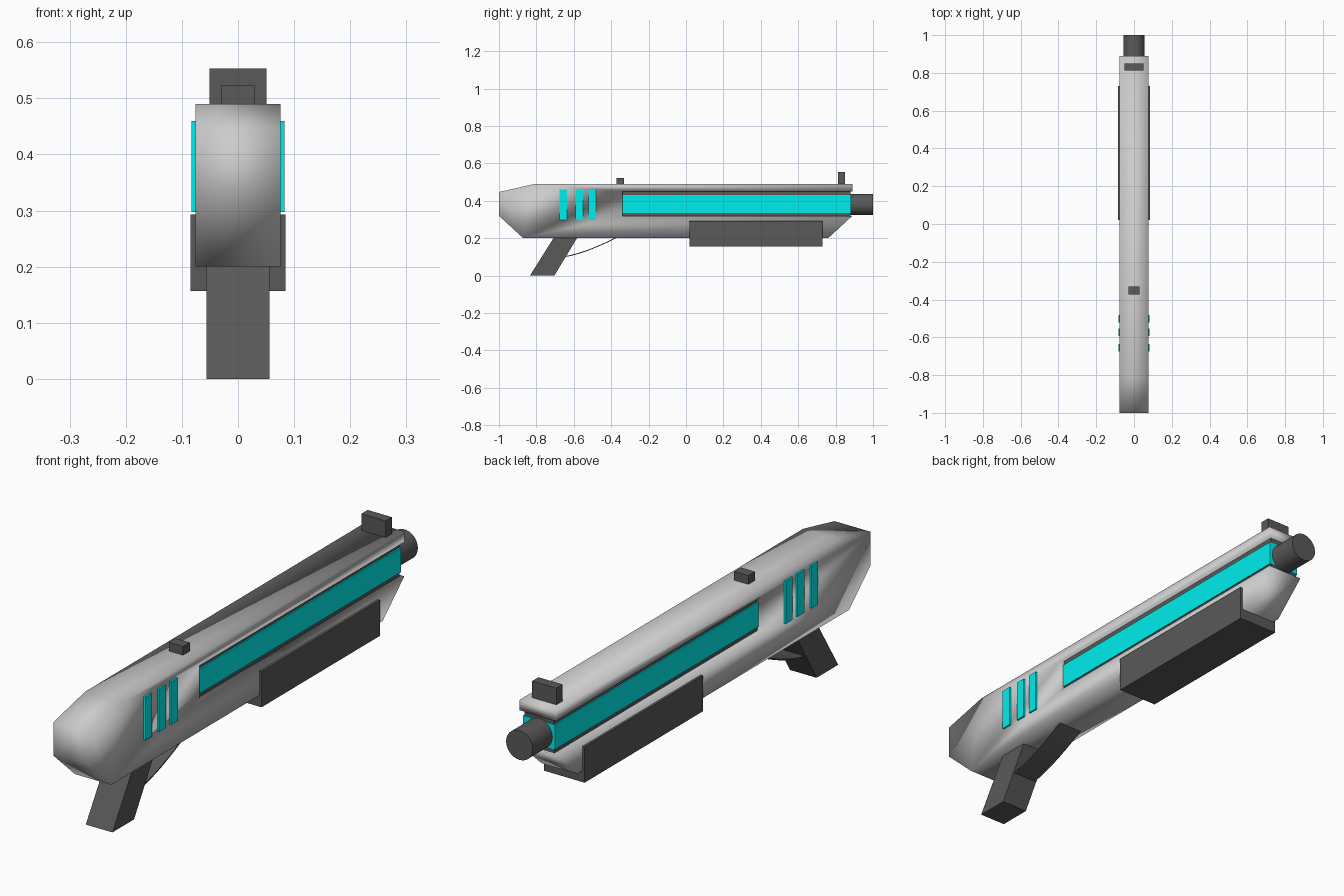
import bpy, bmesh, math

if "Cube" in bpy.data.objects:
    bpy.data.objects.remove(bpy.data.objects["Cube"])


def material(name, rgb):
    m = bpy.data.materials.new(name)
    m.diffuse_color = (*rgb, 1)
    m.use_nodes = True
    m.node_tree.nodes["Principled BSDF"].inputs["Base Color"].default_value = m.diffuse_color
    return m


dark = material("dark_grey", (0.1, 0.1, 0.1))
cyan = material("cyan", (0.0, 0.85, 0.85))


def extrude_profile(name, pts, half_w, mat=None, smooth=False):
    """Side profile of (y, z) points extruded symmetrically across x."""
    bm = bmesh.new()
    face = bm.faces.new([bm.verts.new((-half_w, y, z)) for y, z in pts])
    res = bmesh.ops.extrude_face_region(bm, geom=[face])
    moved = [v for v in res["geom"] if isinstance(v, bmesh.types.BMVert)]
    bmesh.ops.translate(bm, verts=moved, vec=(2 * half_w, 0, 0))
    bmesh.ops.recalc_face_normals(bm, faces=bm.faces)
    for f in bm.faces:
        f.smooth = smooth
    me = bpy.data.meshes.new(name)
    bm.to_mesh(me)
    bm.free()
    ob = bpy.data.objects.new(name, me)
    bpy.context.collection.objects.link(ob)
    if mat:
        me.materials.append(mat)
    return ob


def block(name, half_w, y0, y1, z0, z1, mat):
    return extrude_profile(name, [(y0, z0), (y1, z0), (y1, z1), (y0, z1)], half_w, mat)


# Body with a long slot open at the muzzle end
extrude_profile("body", [(-1, 0.32), (-1, 0.447), (-0.81, 0.49), (0.89, 0.49),
                         (0.89, 0.45), (-0.34, 0.45), (-0.34, 0.32), (0.89, 0.32),
                         (0.76, 0.2), (-0.87, 0.2)], 0.076, smooth=True)

# Dark core in the slot and the glowing strip over it
block("slot_core", 0.062, -0.34, 0.88, 0.32, 0.45, dark)
block("glow_strip", 0.067, -0.34, 0.882, 0.336, 0.43, cyan)

# Three glowing bars on each side of the stock
for i, y in enumerate((-0.655, -0.572, -0.501)):
    block(f"glow_bar_{i + 1}", 0.083, y - 0.02, y + 0.02, 0.297, 0.46, cyan)

# Fore grip and sights
block("fore_grip", 0.085, 0.02, 0.73, 0.157, 0.293, dark)
block("rear_sight", 0.03, -0.372, -0.332, 0.48, 0.523, dark)
block("front_sight", 0.051, 0.813, 0.851, 0.48, 0.553, dark)

# Slanted pistol grip
extrude_profile("grip", [(-0.834, 0), (-0.704, 0), (-0.58, 0.205), (-0.706, 0.205)],
                0.056, dark)

# Curved trigger guard: thin band along a quadratic arc
a, b, c = (-0.655, 0.098), (-0.54, 0.115), (-0.37, 0.202)
arc = []
for i in range(11):
    t = i / 10
    arc.append(tuple((1 - t) ** 2 * p + 2 * t * (1 - t) * q + t * t * r
                     for p, q, r in zip(a, b, c)))
band = arc + [(y, z + 0.005) for y, z in reversed(arc)]
extrude_profile("trigger_guard", band, 0.05, dark)

# Muzzle
bpy.ops.mesh.primitive_cylinder_add(vertices=32, radius=0.056, depth=0.13,
                                    location=(0, 0.935, 0.38),
                                    rotation=(math.pi / 2, 0, 0))
muzzle = bpy.context.object
muzzle.name = "muzzle"
muzzle.data.materials.append(dark)
bpy.ops.object.shade_smooth_by_angle()
